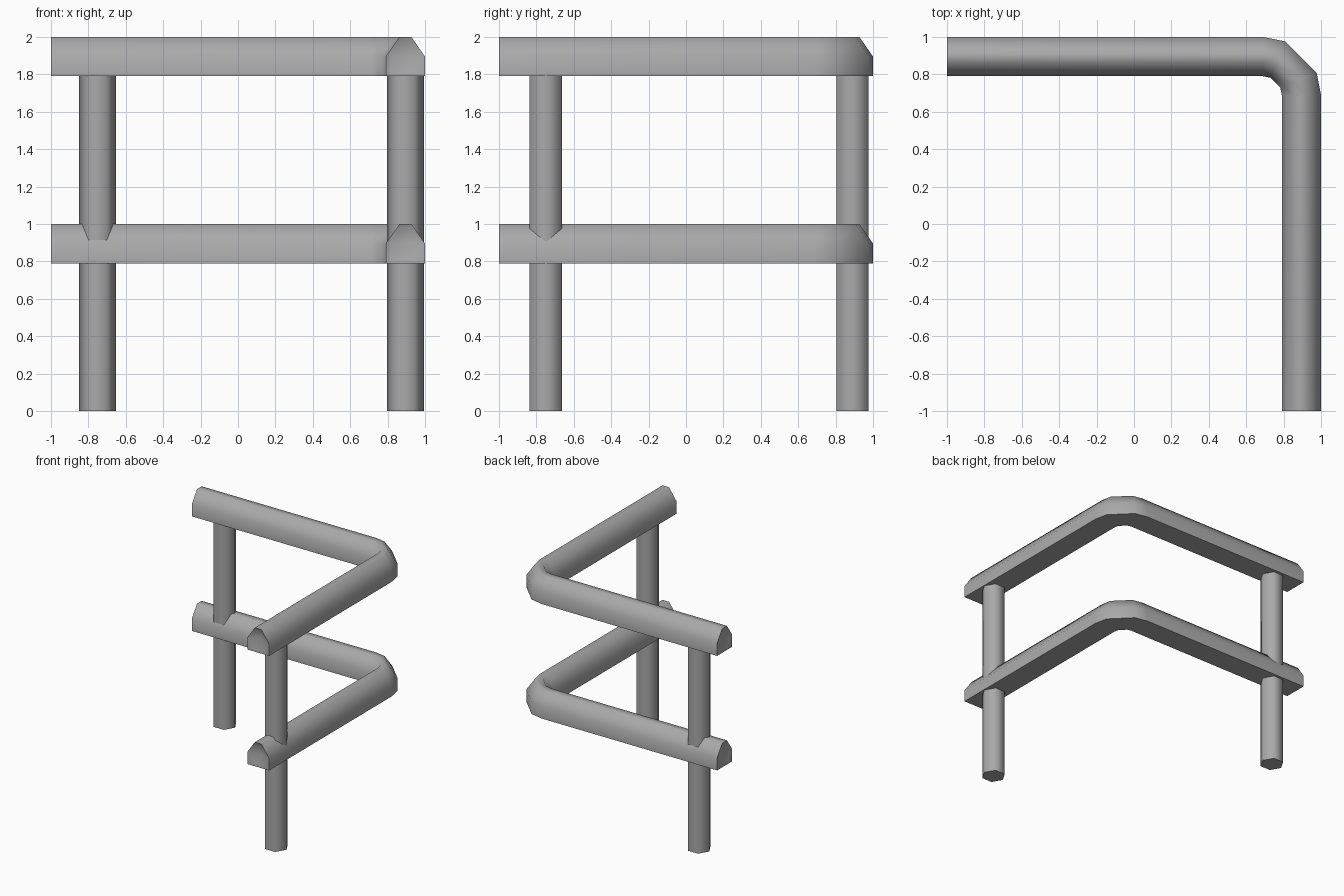
import bpy, bmesh, math
from mathutils import Vector

cube = bpy.data.objects.get("Cube")
if cube:
    bpy.data.objects.remove(cube, do_unlink=True)

grey = bpy.data.materials.new("plain grey")
grey.use_nodes = True
colour = (0.4, 0.4, 0.4, 1)
grey.diffuse_color = colour
grey.node_tree.nodes["Principled BSDF"].inputs["Base Color"].default_value = colour


def finish(name, bm):
    bmesh.ops.recalc_face_normals(bm, faces=bm.faces)
    mesh = bpy.data.meshes.new(name)
    bm.to_mesh(mesh)
    bm.free()
    obj = bpy.data.objects.new(name, mesh)
    bpy.context.collection.objects.link(obj)
    mesh.materials.append(grey)
    bpy.ops.object.select_all(action='DESELECT')
    obj.select_set(True)
    bpy.context.view_layer.objects.active = obj
    bpy.ops.object.shade_smooth_by_angle(angle=math.radians(62))


# Rail section: flat bottom, upright sides, sloped shoulders (sideways, up)
HALF = 0.105
SECTION = [(-HALF, 0), (-HALF, 0.105), (-0.032, 0.21),
           (0.032, 0.21), (HALF, 0.105), (HALF, 0)]
MID = 1 - HALF
BEND, RADIUS = 0.69, MID - 0.69


def end_cap(bm, ring, inward):
    """Close a rail end with a shallow six-sided hollow."""
    bl, sl, tl, tr, sr, br = ring
    mid = (sl.co + sr.co) / 2
    low_l = bm.verts.new(2 * mid - tr.co + Vector((0, 0, 0.02)))
    low_r = bm.verts.new(2 * mid - tl.co + Vector((0, 0, 0.02)))
    apex = bm.verts.new(mid + Vector(inward) * 0.05)
    for face in ((bl, sl, low_l), (br, low_r, sr), (bl, low_l, low_r, br)):
        bm.faces.new(face)
    rim = [sl, tl, tr, sr, low_r, low_l]
    for a, b in zip(rim, rim[1:] + rim[:1]):
        bm.faces.new((a, b, apex))


def rail(name, base):
    bm = bmesh.new()
    # Stations along the path: centre and outward direction
    stations = [(Vector((-1, MID, base)), Vector((0, 1, 0)))]
    for degrees in (90, 67.5, 22.5, 0):
        a = math.radians(degrees)
        out = Vector((math.cos(a), math.sin(a), 0))
        stations.append((Vector((BEND, BEND, base)) + out * RADIUS, out))
    stations.append((Vector((MID, -1, base)), Vector((1, 0, 0))))
    rings = [[bm.verts.new(c + out * u + Vector((0, 0, h))) for u, h in SECTION]
             for c, out in stations]
    for r, s in zip(rings, rings[1:]):
        for i in range(6):
            j = (i + 1) % 6
            bm.faces.new((r[i], r[j], s[j], s[i]))
    end_cap(bm, rings[0], (1, 0, 0))
    end_cap(bm, rings[-1], (0, 1, 0))
    finish(name, bm)


def post(name, x, y, height):
    bm = bmesh.new()
    bmesh.ops.create_cone(bm, cap_ends=True, segments=6, radius1=0.099,
                          radius2=0.099, depth=height)
    # Turn so that two corners point sideways
    corner = max(bm.verts, key=lambda v: v.co.x).co
    turn = -math.atan2(corner.y, corner.x)
    for v in bm.verts:
        px, py = v.co.x, v.co.y
        v.co = (x + px * math.cos(turn) - py * math.sin(turn),
                y + px * math.sin(turn) + py * math.cos(turn),
                v.co.z + height / 2)
    finish(name, bm)


rail("lower_rail", 0.79)
rail("upper_rail", 1.79)
post("back_post", -0.75, 0.89, 1.85)
post("front_post", 0.895, -0.75, 1.85)
